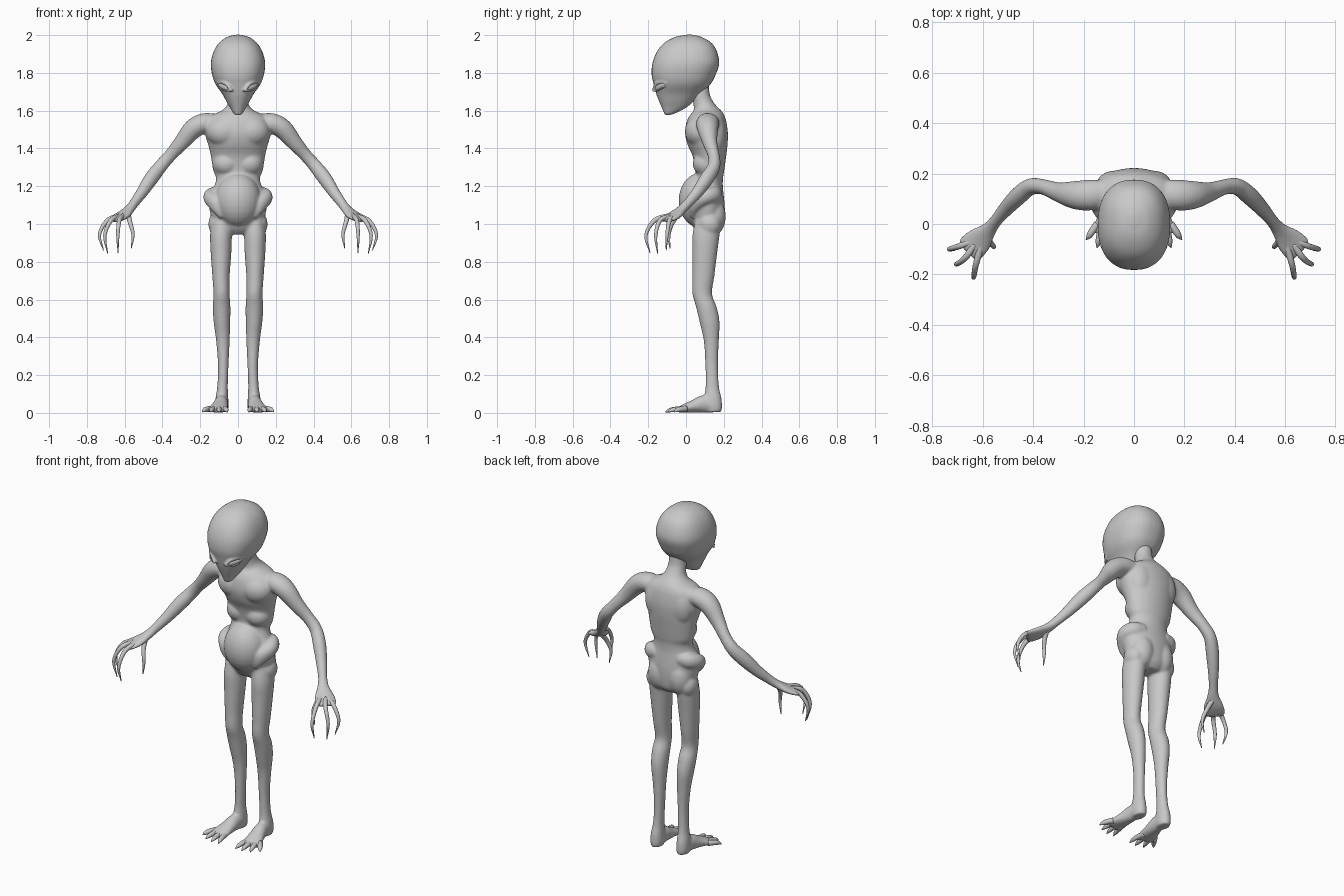
import bpy, bmesh, math
from mathutils import Vector, Matrix

skin = bpy.data.materials.new("grey_skin")
skin.diffuse_color = (0.58, 0.58, 0.58, 1)


def spline(pts, steps):
    """Catmull-Rom resampling of points that also carry two radii."""
    p = [Vector(q) for q in pts]
    p = [p[0] * 2 - p[1]] + p + [p[-1] * 2 - p[-2]]
    out = []
    for i in range(1, len(p) - 2):
        a, b, c, d = p[i - 1:i + 3]
        for k in range(steps):
            t = k / steps
            out.append(0.5 * (2 * b + (c - a) * t + (2 * a - 5 * b + 4 * c - d) * t ** 2
                              + (3 * b - a - 3 * c + d) * t ** 3))
    return out + [p[-2]]


def sup(v, n):
    return math.copysign(abs(v) ** (2 / n), v)


def tube(bm, pts, up=(0, 0, 1), axis=None, seg=24, steps=4, mirror=False, n=2):
    """Loft of (super)elliptical rings; each point is x, y, z, half width, half depth."""
    path = spline(pts, steps)
    for sx in ((1, -1) if mirror else (1,)):
        rings = []
        for i, q in enumerate(path):
            c = Vector(q[:3])
            t = Vector(axis) if axis else (
                Vector(path[min(i + 1, len(path) - 1)][:3]) - Vector(path[max(i - 1, 0)][:3])).normalized()
            side = Vector(up).cross(t).normalized()
            top = t.cross(side)
            ring = []
            for k in range(seg):
                a = 2 * math.pi * k / seg
                v = (c + side * max(q[3], .001) * sup(math.cos(a), n)
                     + top * max(q[4], .001) * sup(math.sin(a), n))
                ring.append(bm.verts.new((v.x * sx, v.y, v.z)))
            rings.append(ring)
        for r, s in zip(rings, rings[1:]):
            for k in range(seg):
                j = (k + 1) % seg
                bm.faces.new((r[k], r[j], s[j], s[k]))
        bm.faces.new(rings[0])
        bm.faces.new(rings[-1])


def slices(rows):
    """Rows of z, front y, back y, half width -> loft points."""
    return [(0, (f + b) / 2, z, w, (b - f) / 2) for z, f, b, w in rows]


def ball(bm, loc, rad, rot=Matrix()):
    for sx in (1, -1):
        m = Matrix.Diagonal((sx, 1, 1, 1)) @ Matrix.Translation(loc) @ rot @ Matrix.Diagonal((*rad, 1))
        bmesh.ops.create_uvsphere(bm, u_segments=24, v_segments=14, radius=1, matrix=m)


def finish(bm, name, voxel=0, smooth=0):
    bmesh.ops.recalc_face_normals(bm, faces=bm.faces)
    for f in bm.faces:
        f.smooth = True
    me = bpy.data.meshes.new(name)
    bm.to_mesh(me)
    bm.free()
    me.materials.append(skin)
    ob = bpy.data.objects.new(name, me)
    bpy.context.collection.objects.link(ob)
    if voxel:  # fuse overlapping volumes into one skin
        r = ob.modifiers.new("fuse", 'REMESH')
        r.mode = 'VOXEL'
        r.voxel_size = voxel
        r.use_smooth_shade = True
        s = ob.modifiers.new("soften", 'SMOOTH')
        s.factor = 0.5
        s.iterations = smooth
    return ob


Z, Y = (0, 0, 1), (0, 1, 0)

# Head: skull tapering to a pointed chin, with eyelid ridges
bm = bmesh.new()
tube(bm, slices([
    (2.002, 0, .04, .015), (1.989, -.06, .085, .06), (1.957, -.117, .137, .102),
    (1.91, -.155, .165, .13), (1.85, -.178, .176, .144), (1.79, -.182, .157, .137),
    (1.74, -.171, .13, .119), (1.69, -.158, .08, .084), (1.65, -.143, .04, .062),
    (1.615, -.128, 0, .042), (1.585, -.115, -.06, .024), (1.576, -.11, -.09, .01)]),
    Y, Z, 40, n=2.35)
eye = (Matrix.Translation((.073, -.139, 1.727)) @ Matrix.Rotation(math.radians(40), 4, 'Z')
       @ Matrix.Rotation(math.radians(-20), 4, 'Y'))
for h, r in ((.024, .009), (-.02, .005)):
    lid = [(-.056, .0, -.004), (-.02, -.008, h * .8), (.02, -.006, h * .8), (.052, .008, .004)]
    tube(bm, [(*(eye @ Vector(p)), r, r) for p in lid], seg=12, mirror=True)
finish(bm, "head", .005, 6)

# Eyes: slanted almonds
bm = bmesh.new()
ball(bm, eye.to_translation(), (.043, .012, .016), eye.to_3x3().to_4x4())
finish(bm, "eyes")

# Body: neck and trunk
bm = bmesh.new()
tube(bm, slices([
    (1.75, .03, .12, .047), (1.68, .032, .128, .049), (1.63, .04, .157, .058),
    (1.6, .04, .187, .087), (1.575, .02, .203, .14), (1.54, .003, .214, .17),
    (1.48, -.005, .222, .175), (1.42, .008, .22, .158), (1.36, .035, .213, .144),
    (1.28, .05, .202, .131), (1.245, .045, .196, .116), (1.2, .03, .195, .126),
    (1.15, .02, .2, .155), (1.1, .02, .205, .155), (1.04, .02, .205, .142),
    (.98, .04, .197, .115), (.945, .07, .17, .06)]), Y, Z, 40)
ball(bm, (.07, .075, 1.49), (.1, .082, .085))         # chest
ball(bm, (.075, .155, 1.47), (.075, .057, .11))       # shoulder blades
ball(bm, (.06, .11, 1.32), (.075, .075, .07))         # rib cage edge
ball(bm, (0, .075, 1.125), (.122, .114, .145))        # belly
ball(bm, (.066, .145, 1.04), (.068, .066, .1))        # buttocks
ball(bm, (.107, .125, 1.0), (.05, .062, .065))        # hip joints
tube(bm, [(.07, .175, 1.16, .02, .03), (.125, .15, 1.155, .033, .042),
          (.148, .095, 1.14, .036, .04), (.118, .045, 1.1, .028, .038),
          (.08, .035, 1.04, .015, .02)], mirror=True)  # pelvic crest

# Body: arms and palms
tube(bm, [(.1, .125, 1.53, .05, .045), (.17, .115, 1.535, .061, .053), (.235, .115, 1.505, .056, .053),
          (.3, .127, 1.43, .039, .042), (.36, .147, 1.362, .031, .034), (.41, .148, 1.305, .034, .036),
          (.46, .11, 1.24, .036, .039), (.51, .058, 1.165, .03, .032), (.55, .01, 1.11, .025, .026),
          (.578, -.025, 1.075, .033, .023), (.61, -.06, 1.047, .053, .021),
          (.645, -.095, 1.028, .06, .016), (.662, -.112, 1.02, .05, .011)], mirror=True)

# Body: legs
tube(bm, [(.085, .12, 1.03, .055, .07), (.09, .106, .94, .058, .072), (.09, .1, .85, .055, .066),
          (.09, .092, .72, .046, .058), (.087, .086, .63, .043, .052), (.087, .108, .56, .047, .055),
          (.085, .125, .48, .044, .053), (.08, .134, .38, .036, .04), (.078, .136, .25, .028, .034),
          (.082, .139, .14, .028, .036), (.085, .142, .08, .034, .046), (.085, .145, .03, .035, .047),
          (.085, .145, .004, .03, .042)], Y, Z, mirror=True)
# Body: feet
tube(bm, [(.085, .185, .03, .015, .018), (.085, .165, .035, .032, .033), (.088, .1, .048, .036, .047),
          (.096, .04, .035, .044, .034), (.107, -.015, .022, .055, .021),
          (.113, -.045, .015, .057, .014)], mirror=True)
finish(bm, "body", .006, 15)

# Fingers: base, knuckle, bend, claw tip
bm = bmesh.new()
for base, *joints in (
        ((.585, -.03, 1.065), (.572, -.07, 1.01), (.556, -.09, .945), (.565, -.085, .87)),
        ((.605, -.08, 1.045), (.628, -.165, 1.02), (.636, -.212, .94), (.635, -.19, .848)),
        ((.63, -.08, 1.04), (.672, -.137, 1.02), (.705, -.16, .94), (.69, -.15, .843)),
        ((.635, -.065, 1.04), (.692, -.088, 1.018), (.733, -.1, .945), (.712, -.105, .86))):
    tube(bm, [(*p, r, r) for p, r in zip((base, *joints), (.015, .012, .009, .002))],
         (1, 1, 0), seg=12, steps=6, mirror=True)
finish(bm, "fingers")

# Toes with pointed claws
bm = bmesh.new()
for x0, x1, y1 in ((.075, .056, -.105), (.1, .1, -.11), (.125, .147, -.095), (.145, .19, -.062)):
    tube(bm, [(x0, 0, .022, .016, .016), ((x0 + x1) / 2, y1 * .5, .019, .014, .014),
              (x0 * .25 + x1 * .75, y1 * .78, .014, .011, .011), (x1, y1, .005, .002, .002)],
         seg=12, mirror=True)
finish(bm, "toes")
